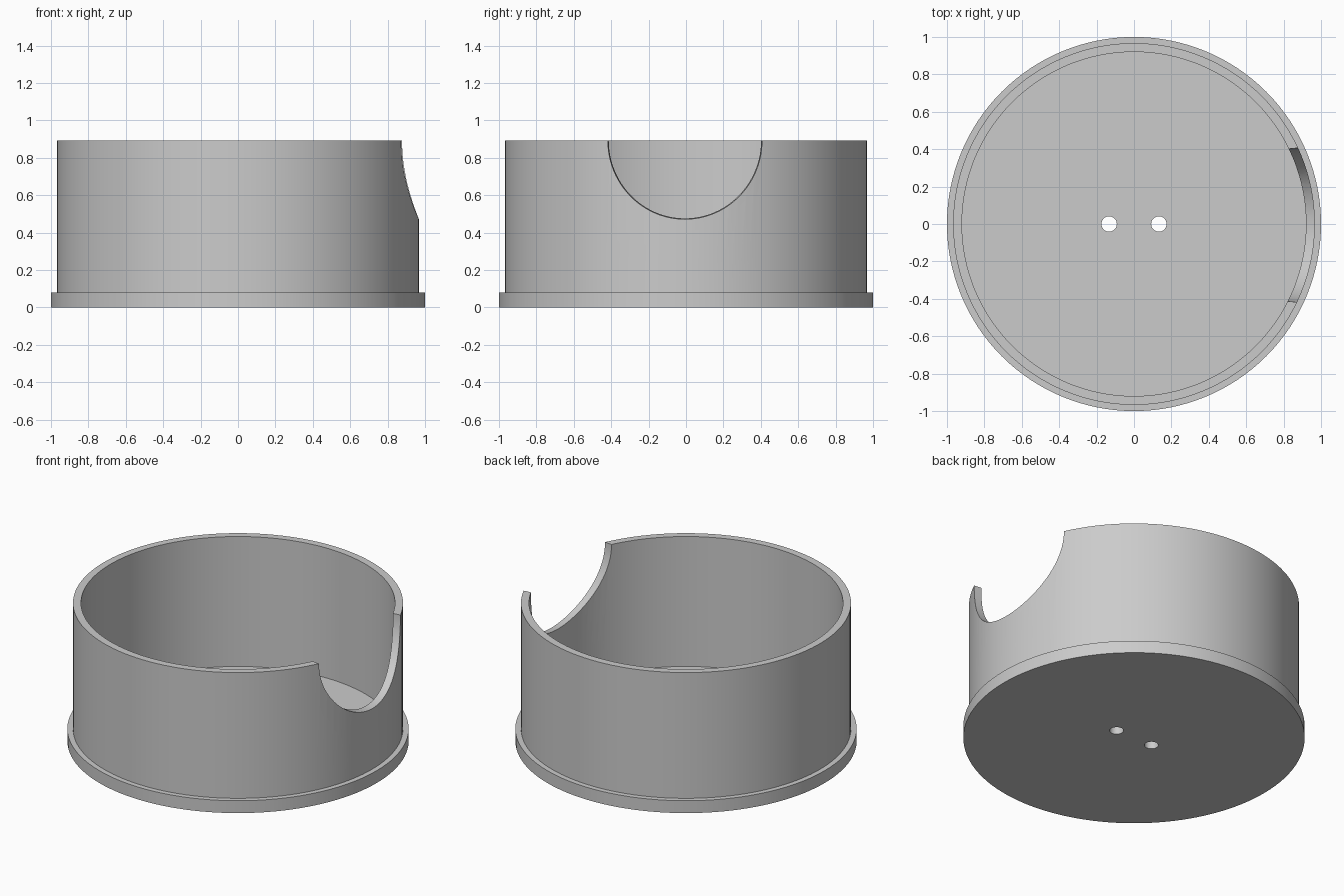
import bpy, bmesh, math
from mathutils import Matrix, Vector

if "Cube" in bpy.data.objects:
    bpy.data.objects.remove(bpy.data.objects["Cube"])

SEGMENTS = 128
HEIGHT = 0.893

grey = bpy.data.materials.new("light_grey")
grey.diffuse_color = (0.6, 0.6, 0.6, 1)
grey.use_nodes = True
grey.node_tree.nodes["Principled BSDF"].inputs["Base Color"].default_value = grey.diffuse_color


def add_object(name, bm):
    bmesh.ops.recalc_face_normals(bm, faces=bm.faces)
    mesh = bpy.data.meshes.new(name)
    bm.to_mesh(mesh)
    bm.free()
    obj = bpy.data.objects.new(name, mesh)
    obj.data.materials.append(grey)
    bpy.context.collection.objects.link(obj)
    return obj


def lathe(name, profile):
    """Turn (radius, z) points around z and close both ends with caps."""
    bm = bmesh.new()
    rings = []
    for r, z in profile:
        rings.append([bm.verts.new((r * math.cos(2 * math.pi * i / SEGMENTS),
                                    r * math.sin(2 * math.pi * i / SEGMENTS), z))
                      for i in range(SEGMENTS)])
    for low, high in zip(rings, rings[1:]):
        for i in range(SEGMENTS):
            j = (i + 1) % SEGMENTS
            bm.faces.new((low[i], low[j], high[j], high[i]))
    bm.faces.new(rings[0])
    bm.faces.new(rings[-1])
    return add_object(name, bm)


def cone_cutter(name, r1, r2, depth, location, axis="Z", segments=48):
    bm = bmesh.new()
    turn = Matrix.Rotation(math.pi / 2, 4, "Y") if axis == "X" else Matrix()
    bmesh.ops.create_cone(bm, cap_ends=True, segments=segments, radius1=r1,
                          radius2=r2, depth=depth,
                          matrix=Matrix.Translation(Vector(location)) @ turn)
    obj = add_object(name, bm)
    obj.hide_render = True
    return obj


# Round cup: flanged base, straight wall, flat inner floor
cup = lathe("cup", [(1.0, 0), (1.0, 0.08), (0.967, 0.08), (0.967, HEIGHT),
                    (0.92, HEIGHT), (0.92, 0.053)])

# Slightly flared half-round notch in the right wall, and two floor holes
cutters = [cone_cutter("notch_cutter", 0.392, 0.432, 0.4,
                       (0.87, -0.006, HEIGHT), "X", 96)]
for x in (-0.133, 0.133):
    cutters.append(cone_cutter("hole_cutter", 0.041, 0.041, 0.4, (x, 0, 0)))

bpy.context.view_layer.objects.active = cup
for cutter in cutters:
    mod = cup.modifiers.new(cutter.name, "BOOLEAN")
    mod.operation = "DIFFERENCE"
    mod.solver = "EXACT"
    mod.object = cutter
    bpy.ops.object.modifier_apply(modifier=mod.name)
for cutter in cutters:
    bpy.data.objects.remove(cutter)

# Smooth walls with crisp edges
bpy.ops.object.select_all(action="DESELECT")
cup.select_set(True)
bpy.ops.object.shade_smooth_by_angle(angle=math.radians(30))
